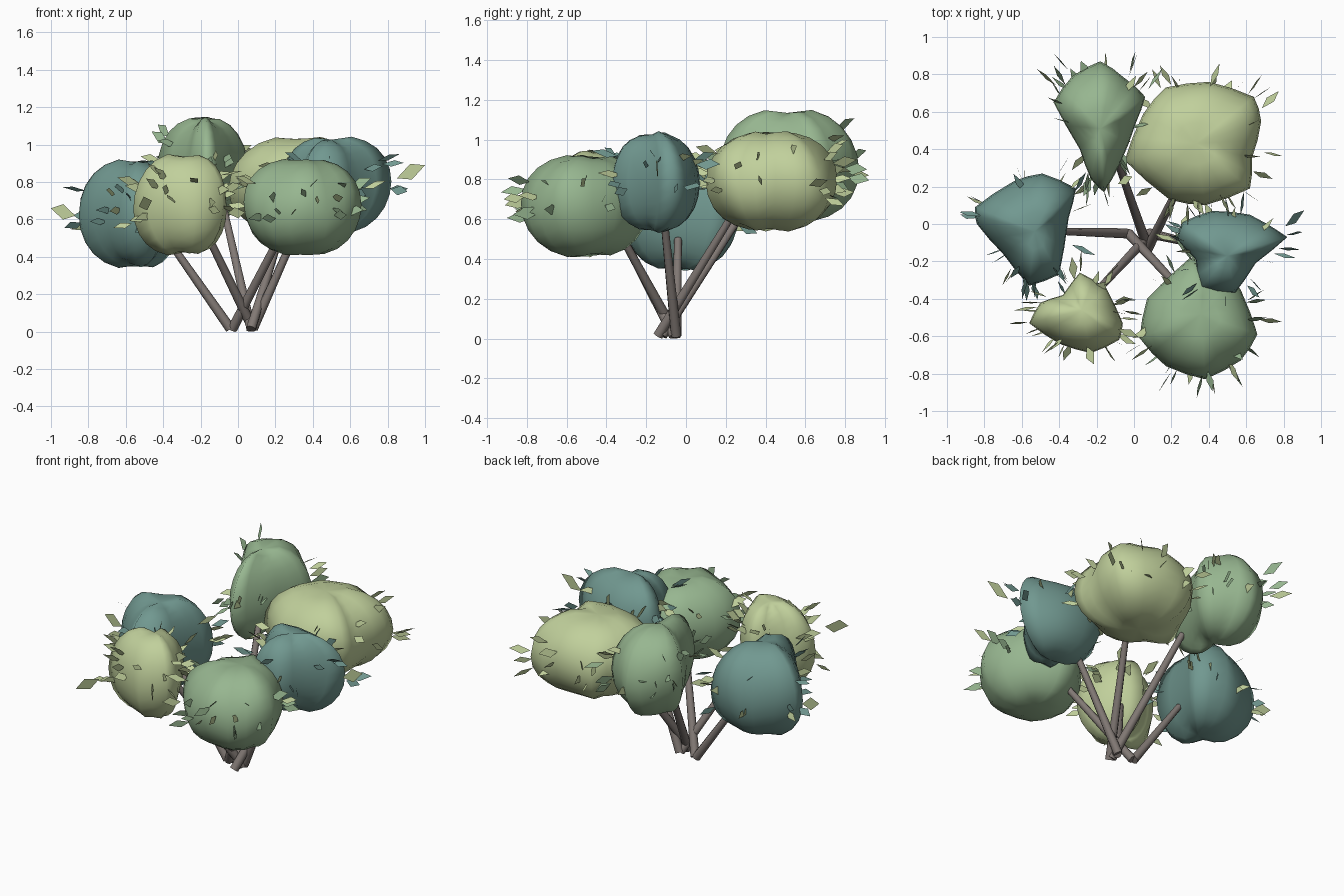
import bpy, bmesh, math, random
from mathutils import Vector, Matrix

random.seed(7)
if "Cube" in bpy.data.objects:
    bpy.data.objects.remove(bpy.data.objects["Cube"])


def material(name, rgb):
    m = bpy.data.materials.new(name)
    m.use_nodes = True
    m.diffuse_color = (*rgb, 1)
    m.node_tree.nodes["Principled BSDF"].inputs["Base Color"].default_value = (*rgb, 1)
    return m


lime = material("pale lime", (0.53, 0.63, 0.33))
green = material("soft green", (0.31, 0.47, 0.28))
teal = material("dusty teal", (0.165, 0.315, 0.28))
bark = material("grey bark", (0.22, 0.19, 0.175))


def finish(name, bm, mats, smooth=False):
    mesh = bpy.data.meshes.new(name)
    bm.to_mesh(mesh)
    bm.free()
    for m in mats:
        mesh.materials.append(m)
    for p in mesh.polygons:
        p.use_smooth = smooth
    ob = bpy.data.objects.new(name, mesh)
    bpy.context.collection.objects.link(ob)
    return ob


def add_leaf(bm, base, direction, roll, length, width, index):
    """Flat diamond blade; roll 0 stands it upright."""
    d = direction.normalized()
    side = (Vector((0, 0, 1)) - d * d.z).normalized()
    side = Matrix.Rotation(roll, 3, d) @ side * width / 2
    mid = base + d * length * 0.5
    skew = d * length * 0.08
    corners = (base, mid + side + skew, base + d * length, mid - side - skew)
    face = bm.faces.new([bm.verts.new(c) for c in corners])
    face.material_index = index


def clump(name, mat, pole, low, high, outline, extra=None):
    centre = Vector((*pole, (low + high) / 2))
    half = (high - low) / 2
    # Ridged columns at the outline corners, with softer columns between them
    corners = sorted((Vector(p) - Vector(pole) for p in outline),
                     key=lambda v: math.atan2(v.y, v.x))
    columns = []
    for i, v in enumerate(corners):
        nxt = corners[(i + 1) % len(corners)]
        columns += [v, (v + nxt) * 0.51]
    # Long columns stand taller, so ridges run in to a pinched pole
    longest = max(v.length for v in columns)
    heights = [half * (v.length / longest) ** 0.2 for v in columns]
    bulges = [random.uniform(-0.03, 0.03) for _ in columns]

    def point(i, t):
        spread = math.cos(t) ** 0.8
        z = heights[i] * math.sin(t) + bulges[i] * math.cos(t) ** 2
        return centre + Vector((columns[i].x * spread, columns[i].y * spread, z))

    bm = bmesh.new()
    rings = 12
    grid = []
    for r in range(1, rings):
        t = math.pi * (r / rings - 0.5)
        grid.append([bm.verts.new(point(i, t)) for i in range(len(columns))])
    bottom = bm.verts.new(centre - Vector((0, 0, half * 0.91)))
    top = bm.verts.new(centre + Vector((0, 0, half * 0.91)))
    n = len(columns)
    for i in range(n):
        j = (i + 1) % n
        for a, b in zip(grid, grid[1:]):
            bm.faces.new((a[i], a[j], b[j], b[i]))
        bm.faces.new((bottom, grid[0][j], grid[0][i]))
        bm.faces.new((top, grid[-1][i], grid[-1][j]))
    finish(name + "_foliage", bm, [mat], True)

    # Loose leaves pointing outwards around the middle of the clump
    bm = bmesh.new()
    for k in range(30):
        i = random.randrange(n)
        t = random.uniform(-0.3, 0.6)
        base = point(i, t).lerp(point((i + 1) % n, t), random.random())
        out = base - centre
        out.z *= 0.6
        out.normalize()
        base += out * random.uniform(-0.06, 0.05)
        out += Vector([random.uniform(-0.25, 0.25) for _ in range(3)])
        length = random.uniform(0.09, 0.14)
        tip = base + out.normalized() * length
        if max(abs(tip.x), abs(tip.y)) < 0.94:
            add_leaf(bm, base, out, random.gauss(0, 0.6), length,
                     random.uniform(0.035, 0.06), random.choice((0, 0, 1)))
    if extra:
        start, end = map(Vector, extra)
        add_leaf(bm, start, end - start, 0, (end - start).length, 0.08, 1)
    finish(name + "_leaves", bm, [mat, lime])


def branch(name, base, tip):
    base, tip = Vector(base), Vector(tip)
    axis = tip - base
    bm = bmesh.new()
    bmesh.ops.create_cone(bm, cap_ends=True, segments=8, radius1=0.027,
                          radius2=0.019, depth=axis.length)
    turn = axis.to_track_quat('Z', 'Y').to_matrix().to_4x4()
    bm.transform(Matrix.Translation((base + tip) / 2) @ turn)
    ob = finish(name, bm, [bark], True)
    bpy.context.view_layer.objects.active = ob
    ob.select_set(True)
    bpy.ops.object.shade_smooth_by_angle(angle=math.radians(50))
    ob.select_set(False)


# Foliage clumps
clump("back_right", green, (-0.18, 0.51), 0.58, 1.16,
      [(-0.18, 0.87), (-0.05, 0.78), (0.06, 0.68), (0.01, 0.54), (-0.07, 0.33),
       (-0.16, 0.17), (-0.23, 0.24), (-0.29, 0.4), (-0.43, 0.65), (-0.33, 0.79)])
clump("back_left", lime, (0.33, 0.43), 0.53, 1.05,
      [(0.4, 0.76), (0.64, 0.68), (0.68, 0.55), (0.63, 0.35), (0.62, 0.19),
       (0.38, 0.1), (0.19, 0.13), (-0.05, 0.34), (0.05, 0.59), (0.17, 0.73)])
clump("right", teal, (-0.53, -0.04), 0.33, 0.93,
      [(-0.49, 0.27), (-0.31, 0.19), (-0.35, 0.03), (-0.4, -0.27), (-0.56, -0.33),
       (-0.7, -0.16), (-0.84, 0.0), (-0.85, 0.09), (-0.64, 0.23)],
      ((-0.87, 0.05, 0.62), (-1, 0.06, 0.66)))
clump("front_right", lime, (-0.28, -0.46), 0.4, 0.96,
      [(-0.29, -0.26), (-0.15, -0.34), (-0.06, -0.53), (-0.08, -0.62), (-0.23, -0.69),
       (-0.4, -0.64), (-0.56, -0.53), (-0.5, -0.42), (-0.38, -0.38)],
      ((-0.46, -0.77, 0.7), (-0.53, -0.91, 0.67)))
clump("front_left", green, (0.36, -0.48), 0.4, 0.93,
      [(0.3, -0.18), (0.45, -0.25), (0.57, -0.35), (0.66, -0.59), (0.57, -0.73),
       (0.38, -0.83), (0.17, -0.76), (0.03, -0.61), (0.07, -0.4)])
clump("left", teal, (0.5, -0.17), 0.52, 1.05,
      [(0.42, 0.07), (0.62, 0.05), (0.82, -0.07), (0.65, -0.21), (0.54, -0.37),
       (0.35, -0.35), (0.33, -0.19), (0.23, -0.08), (0.26, 0.01)],
      ((0.85, -0.14, 0.82), (1, -0.15, 0.89)))

# Branches fanning out from the ground
branch("branch_right", (-0.04, -0.05, 0.015), (-0.38, -0.04, 0.5))
branch("branch_front_right", (0.08, -0.06, 0.015), (-0.19, -0.35, 0.57))
branch("branch_back_right", (0.07, -0.12, 0.015), (-0.09, 0.34, 0.72))
branch("branch_front_left", (-0.03, -0.05, 0.015), (0.25, -0.35, 0.56))
branch("branch_back_left", (0.07, -0.14, 0.015), (0.25, 0.22, 0.6))
branch("branch_left", (0.08, -0.05, 0.015), (0.34, -0.11, 0.6))
